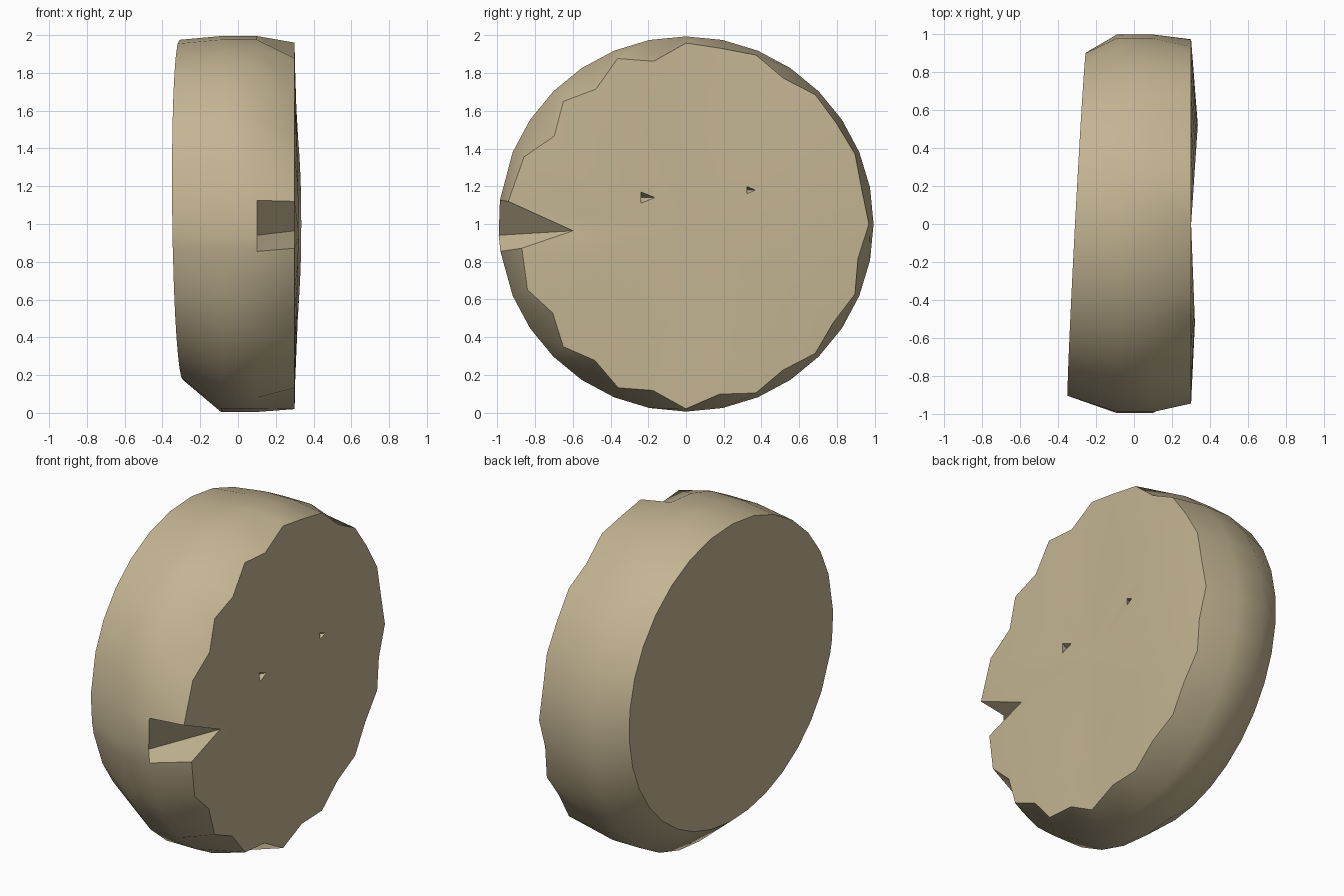
import bpy, bmesh, math

if "Cube" in bpy.data.objects:
    bpy.data.objects.remove(bpy.data.objects["Cube"])

# Rim radius on the right side, every 11.25 degrees from +y upwards (worn, uneven edge)
RIM = [.97, .95, .97, .96, .97, .93, .97, .95, .96, .88, .95, .86, .92, .84, .93, .95,
       .60, .88, .91, .85, .92, .87, .94, .90, .98, .92, .97, .93, .97, .94, .97, .93]
N = len(RIM)


def angle(i):
    # Narrow the notch on the front side by nudging its neighbours
    shift = {15: .07, 16: .06, 17: -.05}.get(i, 0)
    return 2 * math.pi * i / N + shift


def ring(bm, radius, xpos):
    verts = []
    for i in range(N):
        a = angle(i)
        r = radius(i, a)
        y, z = r * math.cos(a), r * math.sin(a)
        verts.append(bm.verts.new((xpos(y, z, a), y, 1 + z)))
    return verts


def bridge(bm, a, b):
    for i in range(N):
        j = (i + 1) % N
        bm.faces.new((a[i], a[j], b[j], b[i]))


# Wheel: slanted left face, tread band, uneven right chamfer, slightly bulged right face
bm = bmesh.new()
left = ring(bm, lambda i, a: .90 + .075 * math.sin(a),
            lambda y, z, a: -.30 + .053 * y - .01 * z)
tread_l = ring(bm, lambda i, a: .995, lambda y, z, a: -.09)
tread_r = ring(bm, lambda i, a: .995, lambda y, z, a: .10)
right = ring(bm, lambda i, a: RIM[i], lambda y, z, a: .30)
bulge = ring(bm, lambda i, a: .52,
             lambda y, z, a: .30 + (.035 if y > 0 else .02) * abs(math.cos(a)))
for p, q in ((left, tread_l), (tread_l, tread_r), (tread_r, right), (right, bulge)):
    bridge(bm, p, q)
bm.faces.new(left)
centre = bm.verts.new((.30, 0, 1))
for i in range(N):
    bm.faces.new((bulge[i], bulge[(i + 1) % N], centre))
bmesh.ops.recalc_face_normals(bm, faces=bm.faces)
mesh = bpy.data.meshes.new("wheel")
bm.to_mesh(mesh)
bm.free()
wheel = bpy.data.objects.new("wheel", mesh)
bpy.context.collection.objects.link(wheel)

# Small dents in the right face
for n, (y, z, size) in enumerate(((-.22, 1.14, .08), (.33, 1.18, .04))):
    bpy.ops.mesh.primitive_cone_add(vertices=3, radius1=size, radius2=0, depth=.12,
                                    location=(.31, y, z), rotation=(.4, -math.pi / 2, 0))
    cutter = bpy.context.object
    cutter.name = f"dent_cutter_{n + 1}"
    cutter.hide_render = True
    cutter.hide_set(True)
    mod = wheel.modifiers.new("dent", 'BOOLEAN')
    mod.operation = 'DIFFERENCE'
    mod.object = cutter

# Smooth shading with crisp face edges
bpy.ops.object.select_all(action='DESELECT')
wheel.select_set(True)
bpy.context.view_layer.objects.active = wheel
bpy.ops.object.shade_smooth_by_angle(angle=math.radians(42))

mat = bpy.data.materials.new("tan")
mat.diffuse_color = (.55, .46, .29, 1)
mat.use_nodes = True
mat.node_tree.nodes["Principled BSDF"].inputs["Base Color"].default_value = mat.diffuse_color
mesh.materials.append(mat)
